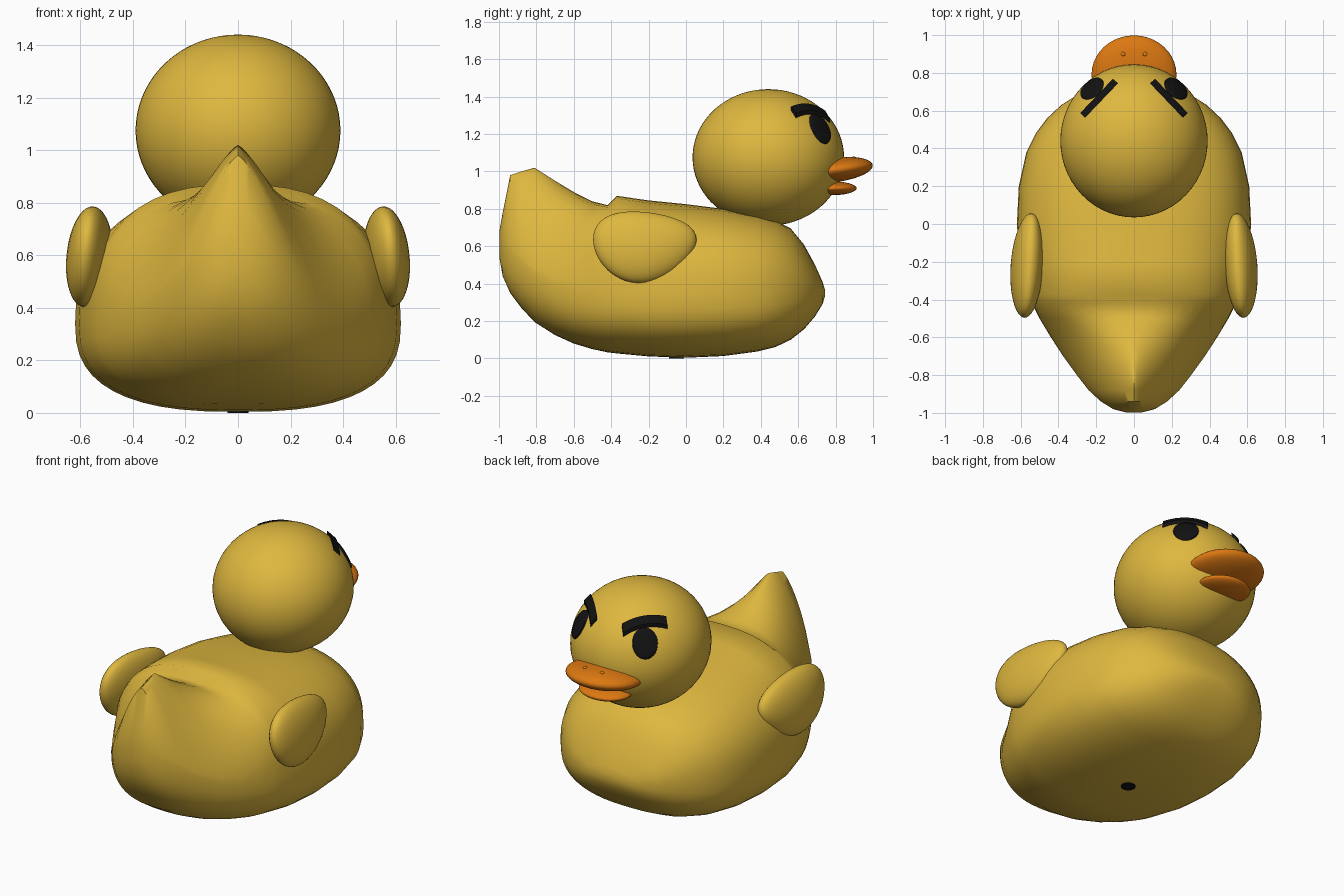
import bpy, bmesh, math
from mathutils import Vector

if "Cube" in bpy.data.objects:
    bpy.data.objects.remove(bpy.data.objects["Cube"])


def material(name, rgb):
    m = bpy.data.materials.new(name)
    m.diffuse_color = (*rgb, 1)
    m.use_nodes = True
    m.node_tree.nodes["Principled BSDF"].inputs["Base Color"].default_value = m.diffuse_color
    return m


YELLOW = material("duck yellow", (0.74, 0.48, 0.05))
ORANGE = material("beak orange", (0.72, 0.19, 0.006))
BLACK = material("black", (0.006, 0.006, 0.006))

HEAD_C = Vector((0, 0.44, 1.075))
HEAD_R = Vector((0.39, 0.405, 0.365))


def finish(bm, name, mat, angle=60):
    bmesh.ops.recalc_face_normals(bm, faces=bm.faces)
    me = bpy.data.meshes.new(name)
    bm.to_mesh(me)
    bm.free()
    me.materials.append(mat)
    ob = bpy.data.objects.new(name, me)
    bpy.context.collection.objects.link(ob)
    bpy.ops.object.select_all(action='DESELECT')
    ob.select_set(True)
    bpy.context.view_layer.objects.active = ob
    bpy.ops.object.shade_smooth_by_angle(angle=math.radians(angle))
    return ob


def ellipsoid(name, mat, loc, radii, rot=(0, 0, 0), shape=None, seg=40, rings=24):
    bm = bmesh.new()
    bmesh.ops.create_uvsphere(bm, u_segments=seg, v_segments=rings, radius=1)
    for v in bm.verts:
        if shape:
            shape(v.co)
        v.co = Vector(a * b for a, b in zip(v.co, radii))
    ob = finish(bm, name, mat)
    ob.location = loc
    ob.rotation_euler = [math.radians(r) for r in rot]
    return ob


# Body: superellipse sections (y, half width, bottom, middle, top, upper exponent)
SECTIONS = [
    (-0.998, 0.04, 0.54, 0.61, 0.68, 2.0),
    (-0.98, 0.11, 0.44, 0.60, 0.78, 1.8),
    (-0.94, 0.175, 0.35, 0.57, 0.98, 1.35),
    (-0.88, 0.24, 0.27, 0.52, 1.00, 1.25),
    (-0.81, 0.295, 0.195, 0.46, 1.02, 1.25),
    (-0.70, 0.375, 0.125, 0.40, 0.95, 1.4),
    (-0.60, 0.44, 0.08, 0.37, 0.89, 1.65),
    (-0.50, 0.50, 0.05, 0.36, 0.84, 2.1),
    (-0.42, 0.54, 0.033, 0.35, 0.82, 2.8),
    (-0.37, 0.56, 0.027, 0.35, 0.87, 2.5),
    (-0.20, 0.605, 0.011, 0.34, 0.845, 2.5),
    (0.00, 0.62, 0.004, 0.34, 0.825, 2.5),
    (0.20, 0.61, 0.013, 0.34, 0.80, 2.5),
    (0.38, 0.57, 0.037, 0.34, 0.765, 2.5),
    (0.48, 0.52, 0.062, 0.35, 0.735, 2.4),
    (0.56, 0.46, 0.10, 0.36, 0.695, 2.3),
    (0.63, 0.385, 0.155, 0.365, 0.61, 2.2),
    (0.69, 0.29, 0.225, 0.36, 0.50, 2.1),
    (0.73, 0.17, 0.29, 0.35, 0.41, 2.0),
    (0.742, 0.05, 0.33, 0.35, 0.37, 2.0),
]
N = 48
bm = bmesh.new()
loops = []
for y, w, zb, zm, zt, n in SECTIONS:
    loop = []
    for i in range(N):
        a = 2 * math.pi * i / N
        c, s = math.cos(a), math.sin(a)
        e = n if s >= 0 else 2.6
        x = math.copysign(abs(c) ** (2 / e), c) * w
        h = abs(s) ** (2 / e)
        z = zm + (zt - zm) * h if s >= 0 else zm - (zm - zb) * h
        loop.append(bm.verts.new((x, y, z)))
    loops.append(loop)
for A, B in zip(loops, loops[1:]):
    for i in range(N):
        j = (i + 1) % N
        bm.faces.new((A[i], A[j], B[j], B[i]))
bm.faces.new(loops[0])
bm.faces.new(loops[-1])
finish(bm, "body", YELLOW)

# Head
ellipsoid("head", YELLOW, HEAD_C, HEAD_R, seg=56, rings=36)


# Wings: egg-shaped, drooping toward a narrower front tip
def egg(co):
    t = co.y
    co.z = co.z * (1 - 0.14 * t) + 0.22 * t * t - 0.06


for s, side in ((1, "right"), (-1, "left")):
    ellipsoid(side + "_wing", YELLOW, (0.565 * s, -0.22, 0.605),
              (0.085, 0.277, 0.19), (0, -6 * s, 4 * s), egg)

# Beak halves
ellipsoid("upper_beak", ORANGE, (0, 0.79, 1.008), (0.225, 0.21, 0.066), (7, 0, 0))
ellipsoid("lower_beak", ORANGE, (0, 0.78, 0.91), (0.16, 0.132, 0.037))
for s, side in ((1, "right"), (-1, "left")):
    ellipsoid(side + "_nostril", ORANGE, (0.058 * s, 0.90, 1.074),
              (0.012, 0.012, 0.006), (-20, 0, 0), seg=12, rings=8)


def on_head(p, lift):
    """Push a point onto the head surface along its radius."""
    d = p - HEAD_C
    k = Vector(a / b for a, b in zip(d, HEAD_R)).length
    return HEAD_C + d / k * (1 + lift)


def eye(s, side):
    # Oval patch curved to the head
    c = on_head(Vector((0.225 * s, 0.72, 1.23)), 0)
    nrm = Vector(a / b ** 2 for a, b in zip(c - HEAD_C, HEAD_R)).normalized()
    u = Vector((0, 0, 1)).cross(nrm).normalized()
    v = nrm.cross(u)
    bm = bmesh.new()
    rows = []
    for r, lift in ((0.4, 0.02), (0.75, 0.02), (0.95, 0.018), (1.0, 0.0)):
        rows.append([bm.verts.new(on_head(
            c + u * (0.073 * r * math.cos(t)) + v * (0.092 * r * math.sin(t)), lift))
            for t in (2 * math.pi * i / 28 for i in range(28))])
    bm.faces.new(rows[0])
    for A, B in zip(rows, rows[1:]):
        for i in range(28):
            j = (i + 1) % 28
            bm.faces.new((A[i], A[j], B[j], B[i]))
    finish(bm, side + "_eye", BLACK)


def brow(s, side):
    # Slanted bar bent over the head
    outer, inner = Vector((0.272, 0.575)), Vector((0.098, 0.757))
    across = Vector((0.72, 0.69)) * 0.018
    bm = bmesh.new()
    rows = []
    for i in range(13):
        p = outer.lerp(inner, i / 12)
        ring = []
        for q, lift in ((p - across, -0.01), (p + across, -0.01),
                        (p + across, 0.045), (p - across, 0.045)):
            k = 1 - ((q.x / HEAD_R.x) ** 2 + ((q.y - HEAD_C.y) / HEAD_R.y) ** 2)
            z = HEAD_C.z + HEAD_R.z * math.sqrt(k)
            ring.append(bm.verts.new((q.x * s, q.y, z + lift * 0.5)))
        rows.append(ring)
    for A, B in zip(rows, rows[1:]):
        for i in range(4):
            j = (i + 1) % 4
            bm.faces.new((A[i], A[j], B[j], B[i]))
    bm.faces.new(rows[0])
    bm.faces.new(rows[-1])
    finish(bm, side + "_brow", BLACK, 35)


for s, side in ((1, "right"), (-1, "left")):
    eye(s, side)
    brow(s, side)

# Round squeaker hole on the underside
bm = bmesh.new()
bmesh.ops.create_cone(bm, cap_ends=True, segments=24, radius1=0.04, radius2=0.04, depth=0.008)
hole = finish(bm, "squeaker_hole", BLACK, 35)
hole.location = (0, -0.05, 0.004)
